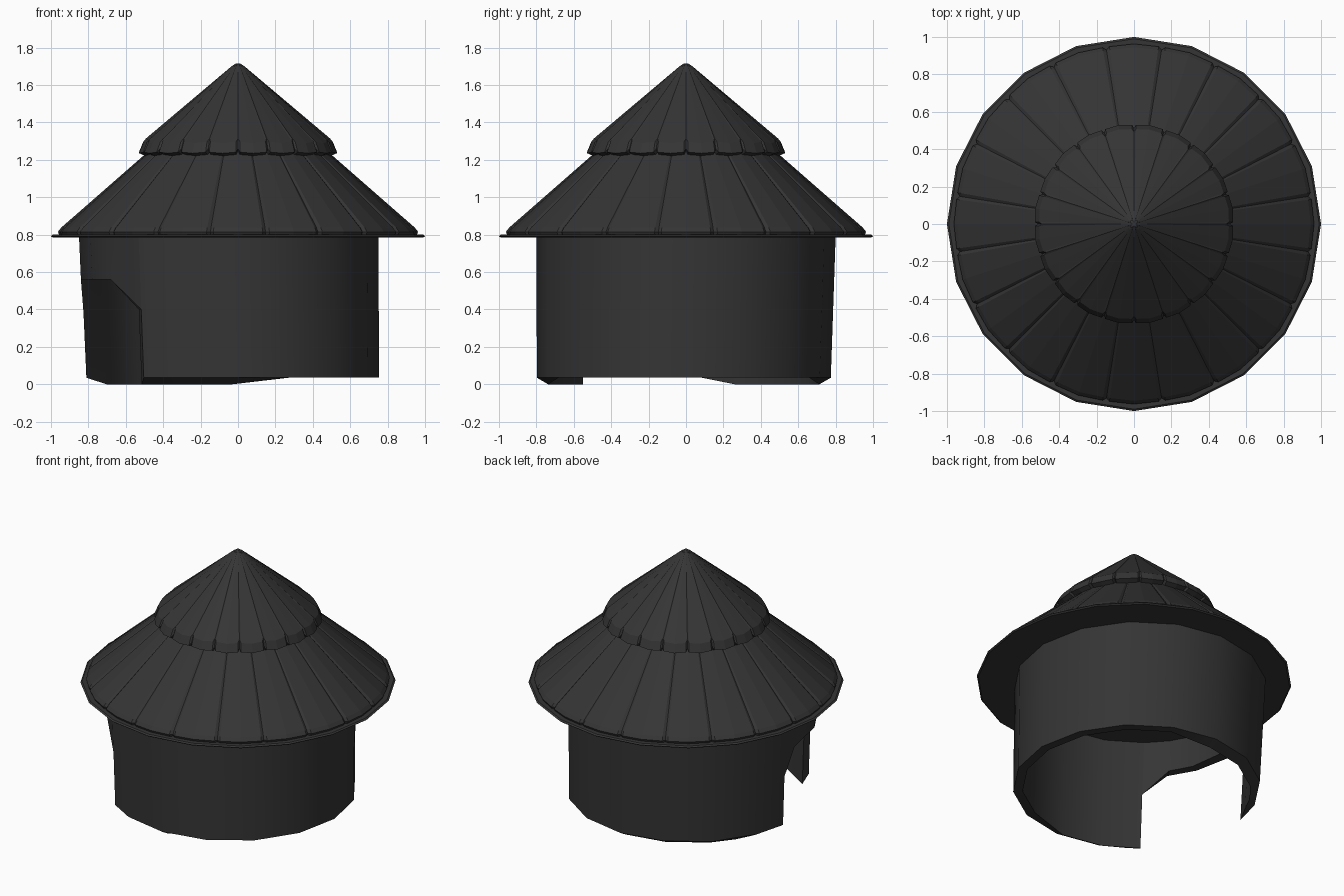
import bpy, bmesh
from math import sin, cos, radians

if "Cube" in bpy.data.objects:
    bpy.data.objects.remove(bpy.data.objects["Cube"])

dark = bpy.data.materials.new("dark_grey")
dark.diffuse_color = (0.035, 0.035, 0.035, 1)
dark.use_nodes = True
dark.node_tree.nodes["Principled BSDF"].inputs["Base Color"].default_value = dark.diffuse_color


def finish(name, bm, smooth=False):
    bmesh.ops.remove_doubles(bm, verts=bm.verts, dist=1e-5)
    bmesh.ops.recalc_face_normals(bm, faces=bm.faces)
    me = bpy.data.meshes.new(name)
    bm.to_mesh(me)
    bm.free()
    me.materials.append(dark)
    ob = bpy.data.objects.new(name, me)
    bpy.context.collection.objects.link(ob)
    if smooth:
        bpy.ops.object.select_all(action='DESELECT')
        bpy.context.view_layer.objects.active = ob
        ob.select_set(True)
        bpy.ops.object.shade_smooth_by_angle(angle=radians(35))
    return ob


def tile_tier(name, rings, offset, groove, lift):
    """Cone of 20 tiles parted by narrow grooves; rings are (radius, z)."""
    bm = bmesh.new()
    cols = []
    for k in range(20):
        for da, g in ((-9, 1), (-7.9, 0.25), (0, 0), (7.9, 0.25)):
            cols.append((radians(k * 18 + offset + da), g))
    loops = []
    for i, (r, z) in enumerate(rings):
        up = lift if i < 3 else 0
        loops.append([bm.verts.new((r * (1 - groove * g) * cos(a),
                                    r * (1 - groove * g) * sin(a),
                                    z + up * g)) for a, g in cols])
    n = len(cols)
    for lo, hi in zip(loops, loops[1:]):
        for i in range(n):
            j = (i + 1) % n
            bm.faces.new((lo[i], lo[j], hi[j], hi[i]))
    bm.faces.new(loops[0])
    bm.faces.new(loops[-1])
    return finish(name, bm)


# Eaves plate: thin 20-sided disc that also closes the ceiling
bm = bmesh.new()
rows = []
for r, z in ((0.99, 0.784), (1.0, 0.792), (0.99, 0.80)):
    rows.append([bm.verts.new((r * cos(radians(18 * k)), r * sin(radians(18 * k)), z))
                 for k in range(20)])
for lo, hi in zip(rows, rows[1:]):
    for i in range(20):
        bm.faces.new((lo[i - 1], lo[i], hi[i], hi[i - 1]))
bm.faces.new(rows[0])
bm.faces.new(rows[-1])
finish("eaves_plate", bm)

# Two overlapping tiers of roof tiles, staggered by half a tile
tile_tier("lower_roof_tiles",
          [(0.955, 0.797), (0.963, 0.815), (0.945, 0.838), (0.46, 1.262)], 0, 0.022, 0)
tile_tier("upper_roof_tiles",
          [(0.485, 1.215), (0.535, 1.235), (0.512, 1.29), (0.035, 1.70), (0.012, 1.715)],
          9, 0.04, 0.025)

# Round wall: columns of (outer angle, inner angle, bottom z), with a doorway
BASE = 0.035
cols = [(233, 228, BASE)]
cols += [(a, a, BASE) for a in [247.5 + 22.5 * k for k in range(12)]]
cols += [(517.5, 508, BASE), (533, 518, BASE)]
# lintel with sloping corners
cols += [(533, 518, 0.38), (540, 533, 0.56), (562.5, 562.5, 0.56),
         (577, 575, 0.56), (593, 588, 0.40)]


def wall_point(angle, z, inset):
    t = z / 0.79
    r = 0.785 + 0.015 * t - inset
    a = radians(angle)
    return (-0.03 - 0.02 * t + r * cos(a), -0.012 * (1 - t) + r * sin(a), z)


bm = bmesh.new()
quads = []
for ao, ai, z in cols:
    left_half = z == BASE and cos(radians(ao)) < 0.01
    zi = 0.0 if left_half else z
    quads.append([bm.verts.new(p) for p in (
        wall_point(ao, 0.788, 0), wall_point(ao, z, 0),
        wall_point(ai, zi, 0.06), wall_point(ai, 0.788, 0.06))])
for i, q in enumerate(quads):
    j = (i + 1) % len(quads)
    p = quads[j]
    bm.faces.new((q[1], p[1], p[2], q[2]))          # underside and door jambs
    if (cols[i][0] - cols[j][0]) % 360 != 0:
        bm.faces.new((q[0], p[0], p[1], q[1]))      # outside
        bm.faces.new((q[2], p[2], p[3], q[3]))      # inside
bm.normal_update()
wall = finish("round_wall", bm, smooth=True)
